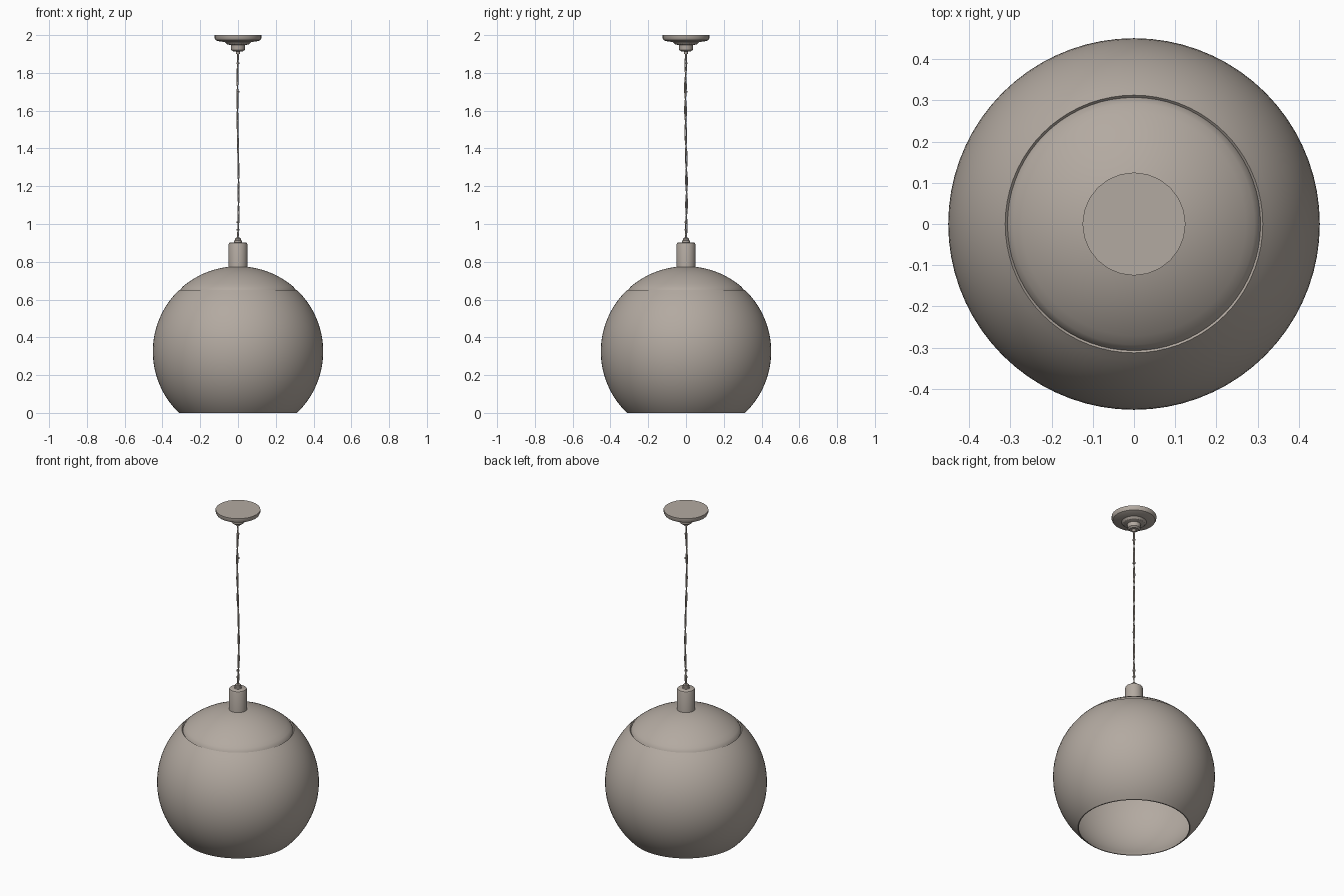
import bpy
import bmesh
from math import sin, cos, pi, sqrt, asin, radians

cube = bpy.data.objects.get("Cube")
if cube:
    bpy.data.objects.remove(cube, do_unlink=True)

# Single warm grey finish
finish = bpy.data.materials.new("warm_grey")
finish.use_nodes = True
colour = (0.45, 0.40, 0.355, 1)
finish.diffuse_color = colour
finish.node_tree.nodes["Principled BSDF"].inputs["Base Color"].default_value = colour


def finish_object(obj, angle=35):
    bpy.ops.object.select_all(action="DESELECT")
    obj.select_set(True)
    bpy.context.view_layer.objects.active = obj
    bpy.ops.object.shade_smooth_by_angle(angle=radians(angle))


def lathe(name, profile, sides, closed=False):
    """Turn (radius, height) points around z; closed joins last to first."""
    bm = bmesh.new()
    rings = []
    for r, z in profile:
        if r == 0:
            rings.append([bm.verts.new((0, 0, z))] * sides)
        else:
            rings.append([bm.verts.new((r * cos(2 * pi * i / sides),
                                        r * sin(2 * pi * i / sides), z))
                          for i in range(sides)])
    pairs = list(zip(rings, rings[1:]))
    if closed:
        pairs.append((rings[-1], rings[0]))
    for a, b in pairs:
        for i in range(sides):
            j = (i + 1) % sides
            corners = list(dict.fromkeys((a[i], a[j], b[j], b[i])))
            if len(corners) > 2:
                bm.faces.new(corners)
    bmesh.ops.recalc_face_normals(bm, faces=bm.faces)
    mesh = bpy.data.meshes.new(name)
    bm.to_mesh(mesh)
    bm.free()
    mesh.materials.append(finish)
    obj = bpy.data.objects.new(name, mesh)
    bpy.context.collection.objects.link(obj)
    finish_object(obj)
    return obj


CENTRE, RADIUS, WALL = 0.325, 0.451, 0.008


def arc(radius, low, high, steps):
    """Points of the globe between two elevation angles."""
    return [(radius * cos(low + (high - low) * i / steps),
             CENTRE + radius * sin(low + (high - low) * i / steps))
            for i in range(steps + 1)]


# Globe shade, open below and above
low, high = asin(-CENTRE / RADIUS), asin(CENTRE / RADIUS)
outer = arc(RADIUS, low, high, 28)
inner = arc(RADIUS - WALL, high, low, 28)
inner[-1] = (inner[-1][0], 0)
lathe("globe_shade", outer + inner, 72, closed=True)

# Domed cap with a rolled edge set into the shade
dome = arc(RADIUS, radians(53), pi / 2, 12)[:-1]
under = arc(RADIUS - WALL, pi / 2, radians(50), 12)[1:]
rim = [(0.3, 0.635), (0.308, 0.642), (0.304, 0.654), (0.293, 0.668)]
lathe("shade_cap", rim + dome + [(0, CENTRE + RADIUS)]
      + [(0, CENTRE + RADIUS - WALL)] + under, 72, closed=True)

# Lamp holder and cord grip
lathe("lamp_holder", [(0, 0.75), (0.05, 0.75), (0.05, 0.892),
                      (0.047, 0.9), (0.042, 0.903), (0, 0.903)], 32)
lathe("cord_grip", [(0, 0.9), (0.02, 0.9), (0.02, 0.912), (0.016, 0.914),
                    (0.016, 0.923), (0.01, 0.928), (0, 0.928)], 16)

# Ceiling canopy with its small cup
lathe("ceiling_canopy", [(0, 2), (0.125, 2), (0.125, 1.985), (0.119, 1.974),
                         (0.105, 1.968), (0.07, 1.963), (0.06, 1.952),
                         (0.038, 1.947), (0.036, 1.922), (0.026, 1.914),
                         (0, 1.914)], 24)
lathe("canopy_grip", [(0, 1.916), (0.011, 1.916), (0.01, 1.9), (0, 1.9)], 12)


# Two loosely twisted cord strands
def strand(name, phase):
    curve = bpy.data.curves.new(name, "CURVE")
    curve.dimensions = "3D"
    curve.bevel_depth = 0.0035
    curve.bevel_resolution = 1
    curve.use_fill_caps = True
    spline = curve.splines.new("POLY")
    steps = 80
    spline.points.add(steps)
    for i, point in enumerate(spline.points):
        t = i / steps
        turn = phase + 8 * pi * t
        sway = 0.003 * sin(2 * pi * t)
        point.co = (0.0025 * cos(turn) + sway,
                    0.004 * sin(turn) + sway, 0.92 + 0.99 * t, 1)
    temp = bpy.data.objects.new(name, curve)
    bpy.context.collection.objects.link(temp)
    mesh = bpy.data.meshes.new_from_object(
        temp.evaluated_get(bpy.context.evaluated_depsgraph_get()))
    bpy.data.objects.remove(temp)
    mesh.materials.clear()
    mesh.materials.append(finish)
    obj = bpy.data.objects.new(name, mesh)
    bpy.context.collection.objects.link(obj)
    finish_object(obj, 60)


strand("cord_strand_a", 0)
strand("cord_strand_b", pi)

# Small cord ties
for n, z in enumerate((0.97, 1.01, 1.7, 1.85), 1):
    lathe(f"cord_tie_{n}", [(0, z - 0.004), (0.008, z - 0.004),
                            (0.008, z + 0.004), (0, z + 0.004)], 10)
